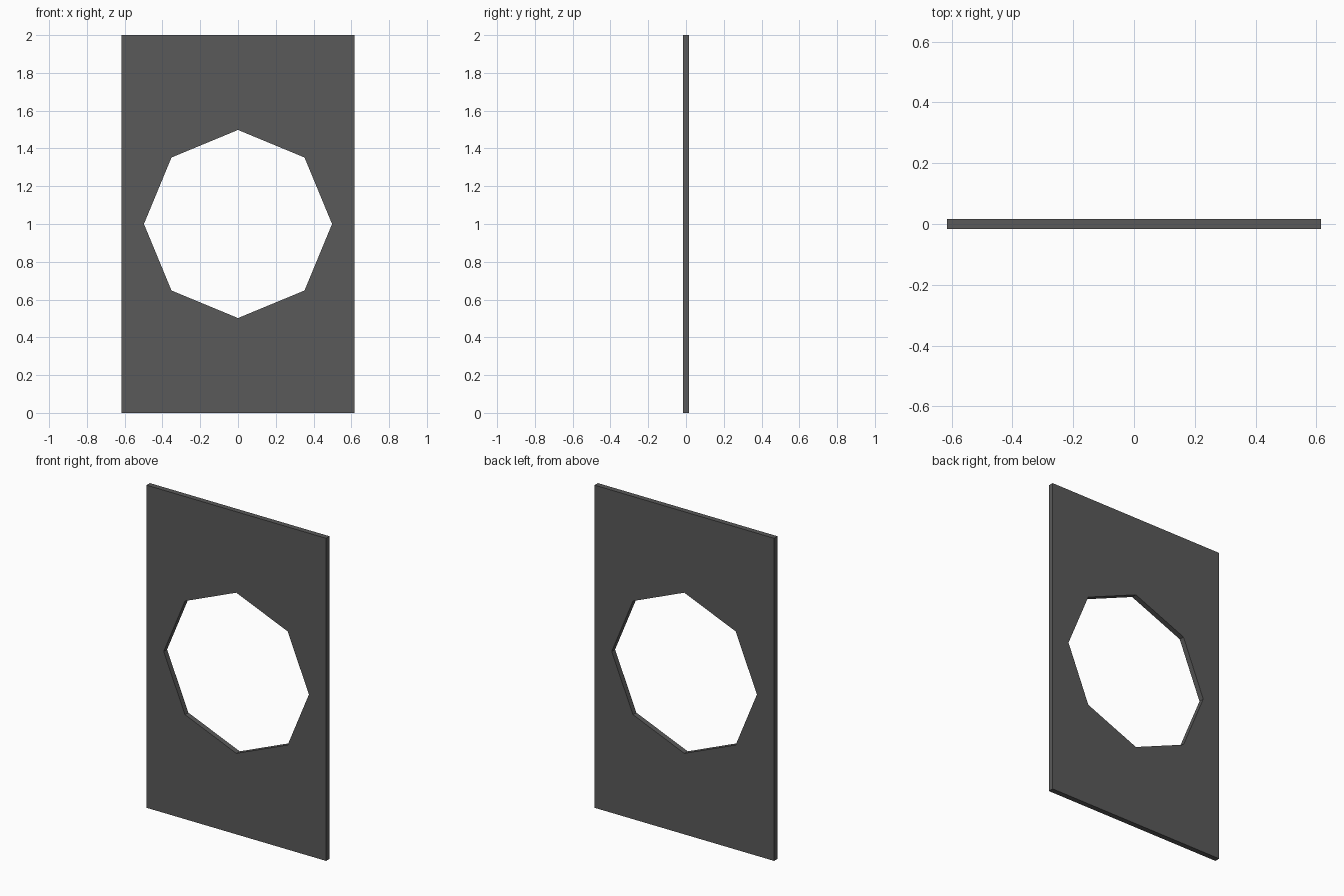
import bpy, bmesh
from math import cos, sin, pi

if "Cube" in bpy.data.objects:
    bpy.data.objects.remove(bpy.data.objects["Cube"])

HALF_W, HALF_H, HALF_T = 0.616, 1.0, 0.0165
HOLE_R, SIDES = 0.498, 8


def sign(v):
    return 0 if abs(v) < 1e-6 else (1 if v > 0 else -1)


# Front face: octagonal hole joined to the corners and edge midpoints of the panel
bm = bmesh.new()
inner, outer = [], []
for i in range(SIDES):
    c, s = cos(2 * pi * i / SIDES), sin(2 * pi * i / SIDES)
    inner.append(bm.verts.new((HOLE_R * c, -HALF_T, 1 + HOLE_R * s)))
    outer.append(bm.verts.new((HALF_W * sign(c), -HALF_T, 1 + HALF_H * sign(s))))
for i in range(SIDES):
    j = (i + 1) % SIDES
    bm.faces.new((inner[i], outer[i], outer[j], inner[j]))

# Thickness: extrude the face backwards, keeping the front in place
ret = bmesh.ops.extrude_face_region(bm, geom=bm.faces[:], use_keep_orig=True)
back = [g for g in ret["geom"] if isinstance(g, bmesh.types.BMVert)]
bmesh.ops.translate(bm, verts=back, vec=(0, 2 * HALF_T, 0))
bmesh.ops.recalc_face_normals(bm, faces=bm.faces[:])

mesh = bpy.data.meshes.new("panel_with_octagonal_hole")
bm.to_mesh(mesh)
bm.free()
panel = bpy.data.objects.new("panel_with_octagonal_hole", mesh)
bpy.context.collection.objects.link(panel)

# Dark grey finish
mat = bpy.data.materials.new("dark_grey")
mat.diffuse_color = (0.1, 0.1, 0.1, 1)
mat.use_nodes = True
mat.node_tree.nodes["Principled BSDF"].inputs["Base Color"].default_value = mat.diffuse_color
mesh.materials.append(mat)
